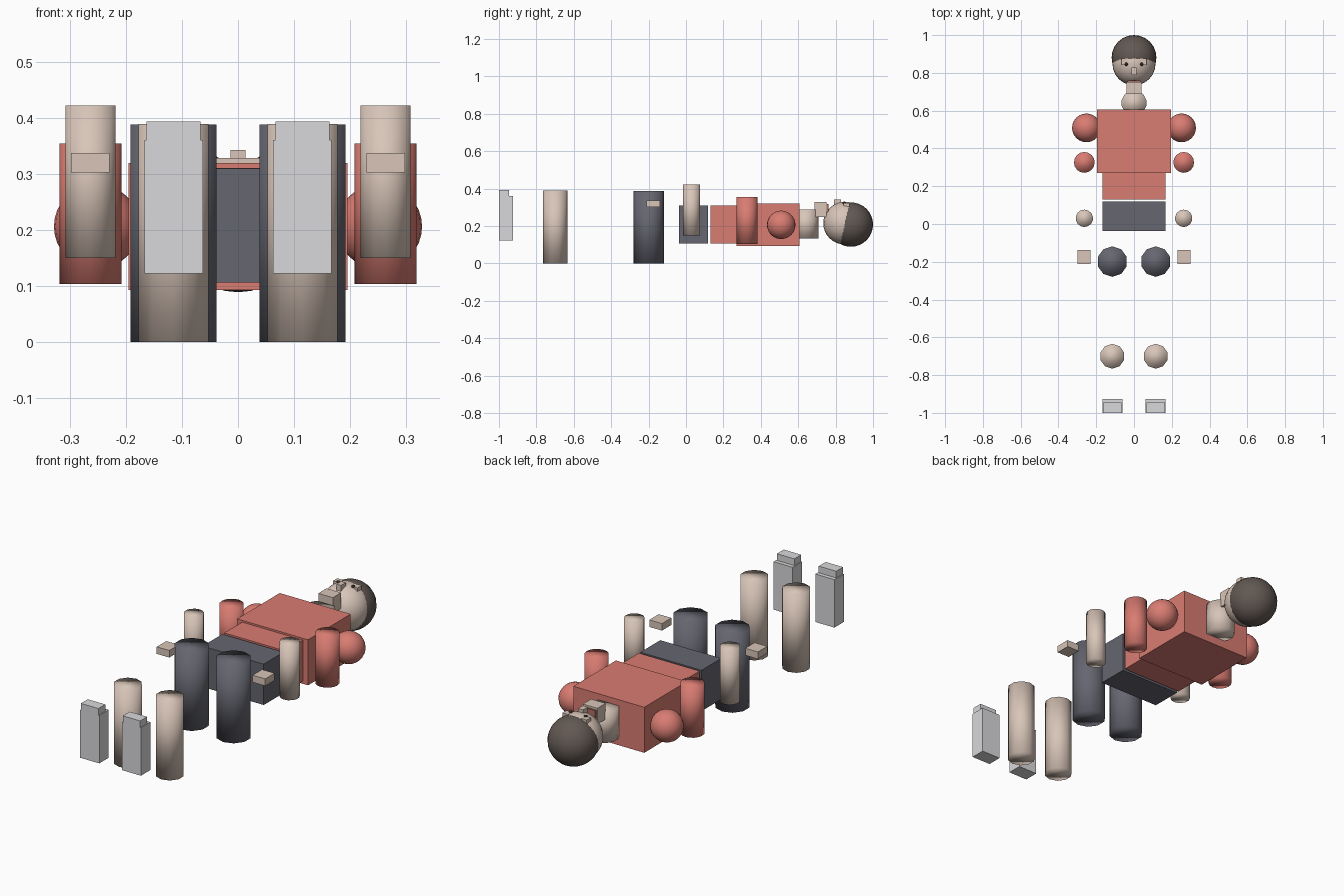
import bpy

if "Cube" in bpy.data.objects:
    bpy.data.objects.remove(bpy.data.objects["Cube"])


def material(name, rgb):
    m = bpy.data.materials.new(name)
    m.diffuse_color = [(c / 255 / 12.92 if c <= 10 else ((c / 255 + 0.055) / 1.055) ** 2.4) for c in rgb] + [1]
    m.use_nodes = True
    m.node_tree.nodes["Principled BSDF"].inputs["Base Color"].default_value = m.diffuse_color
    return m


SKIN = material("skin", (216, 197, 184))
RED = material("red_cloth", (217, 124, 114))
DARK = material("dark_trousers", (101, 102, 112))
GREY = material("grey_shoes", (216, 216, 219))
HAIR = material("brown_hair", (98, 88, 82))
BLACK = material("dark_eyes", (50, 42, 40))
LIPS = material("lips", (176, 112, 100))


def finish(name, mat, smooth=False):
    ob = bpy.context.object
    ob.name = name
    ob.data.materials.append(mat)
    if smooth:
        bpy.ops.object.shade_smooth()
    return ob


def box(name, mat, x, y, z):
    """Box from (min, max) pairs."""
    bpy.ops.mesh.primitive_cube_add(size=1, location=[(a + b) / 2 for a, b in (x, y, z)])
    ob = finish(name, mat)
    ob.scale = [b - a for a, b in (x, y, z)]
    return ob


def tube(name, mat, x, y, r, z0, z1, sides):
    bpy.ops.mesh.primitive_cylinder_add(vertices=sides, radius=r, depth=z1 - z0, location=(x, y, (z0 + z1) / 2))
    return finish(name, mat, True)


def ball(name, mat, loc, r, seg=24, rings=16):
    bpy.ops.mesh.primitive_uv_sphere_add(segments=seg, ring_count=rings, radius=r, location=loc)
    return finish(name, mat, True)


# Body blocks
box("torso", RED, (-0.195, 0.195), (0.271, 0.606), (0.093, 0.319))
box("abdomen", RED, (-0.167, 0.167), (0.131, 0.271), (0.107, 0.31))
box("pelvis", DARK, (-0.168, 0.168), (-0.038, 0.118), (0.106, 0.309))

# Neck and head
tube("neck", SKIN, 0, 0.641, 0.067, 0.134, 0.289, 14)
ball("head", SKIN, (0, 0.848, 0.215), 0.114)
ball("hair", HAIR, (0, 0.8815, 0.2075), 0.1185)
box("chin", SKIN, (-0.04, 0.04), (0.687, 0.752), (0.249, 0.328))
box("mouth", LIPS, (-0.034, 0.034), (0.752, 0.761), (0.275, 0.318))
box("nose", SKIN, (-0.013, 0.013), (0.79, 0.828), (0.28, 0.342))

for s, side in ((-1, "left"), (1, "right")):
    def span(a, b):
        return tuple(sorted((s * a, s * b)))

    # Eyes and brow blocks
    box(side + "_brow", SKIN, span(0.035, 0.067), (0.842, 0.875), (0.29, 0.324))
    ball(side + "_eye", BLACK, (s * 0.041, 0.846, 0.322), 0.009, 12, 8)

    # Arm
    ball(side + "_shoulder", RED, (s * 0.252, 0.509, 0.206), 0.076)
    tube(side + "_upper_arm", RED, s * 0.263, 0.326, 0.055, 0.104, 0.354, 16)
    tube(side + "_forearm", SKIN, s * 0.263, 0.03, 0.046, 0.15, 0.422, 14)
    box(side + "_hand", SKIN, span(0.229, 0.298), (-0.212, -0.138), (0.302, 0.337))

    # Leg
    tube(side + "_thigh", DARK, s * 0.115, -0.199, 0.0805, 0, 0.388, 10)
    tube(side + "_shin", SKIN, s * 0.115, -0.7, 0.0655, 0, 0.389, 10)

    # Shoe
    box(side + "_shoe", GREY, span(0.062, 0.167), (-1.0, -0.926), (0.122, 0.36))
    box(side + "_shoe_toe", GREY, span(0.067, 0.163), (-1.0, -0.946), (0.36, 0.393))
